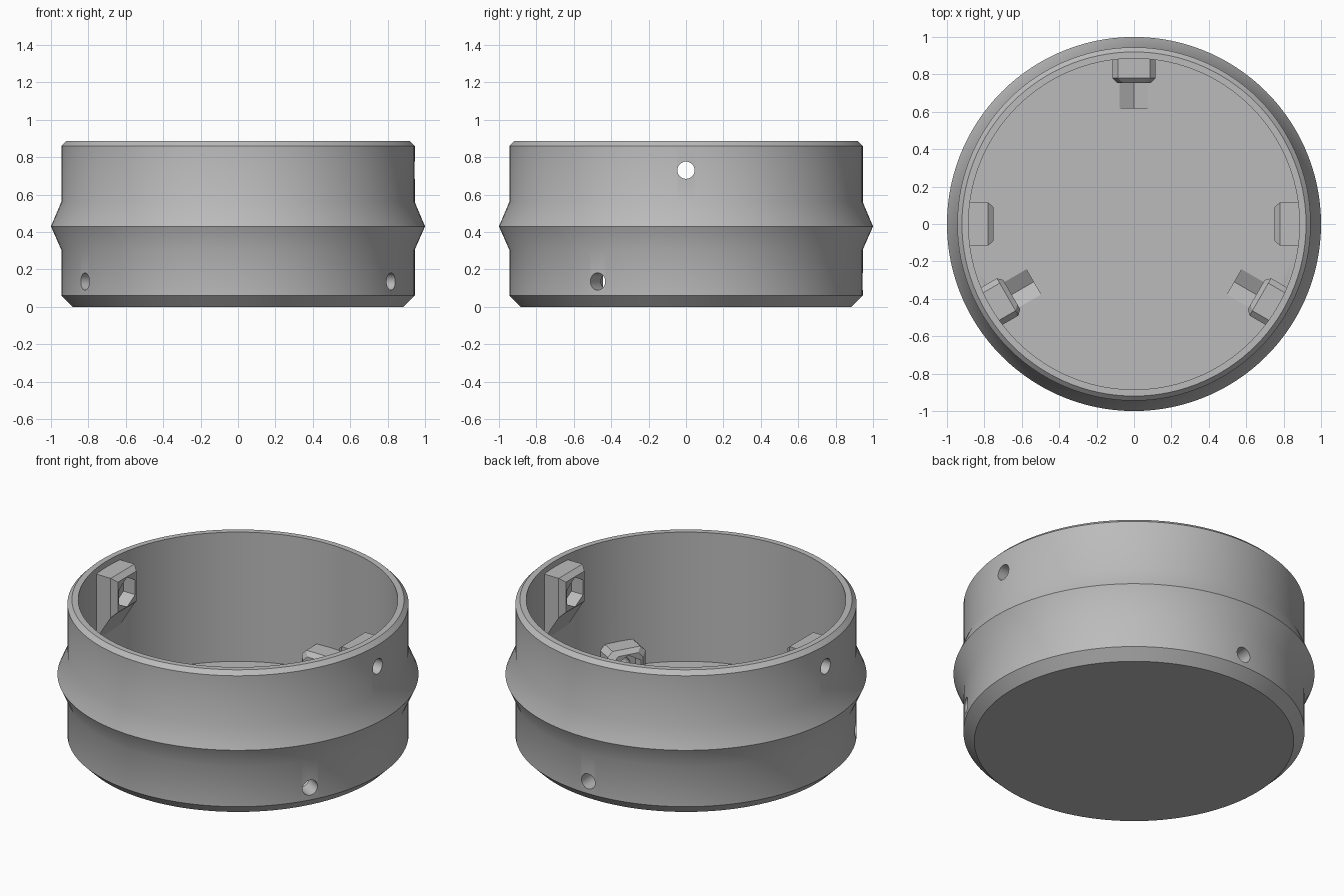
import bpy, bmesh
from math import radians, sin, cos, tau
from mathutils import Matrix

cube = bpy.data.objects.get("Cube")
if cube:
    bpy.data.objects.remove(cube, do_unlink=True)

grey = bpy.data.materials.new("plain grey")
grey.use_nodes = True
tone = (0.5, 0.5, 0.5, 1)
grey.diffuse_color = tone
grey.node_tree.nodes["Principled BSDF"].inputs["Base Color"].default_value = tone

HOLE_R, NUT_R = 0.046, 0.09
LOW_Z, HIGH_Z = 0.135, 0.73
LOW_SPOTS = {"back": 90, "front_right": 210, "front_left": 330}
HIGH_SPOTS = {"left": 0, "right": 180}


def loft(name, rings, closed=False, turn=0):
    """Skin a list of equal rings, capped at the ends or closed into a loop."""
    bm = bmesh.new()
    rows = [[bm.verts.new(p) for p in ring] for ring in rings]
    n = len(rows[0])
    pairs = list(zip(rows, rows[1:]))
    if closed:
        pairs.append((rows[-1], rows[0]))
    else:
        bm.faces.new(rows[0])
        bm.faces.new(rows[-1])
    for a, b in pairs:
        for i in range(n):
            j = (i + 1) % n
            bm.faces.new((a[i], a[j], b[j], b[i]))
    bmesh.ops.recalc_face_normals(bm, faces=bm.faces)
    bm.transform(Matrix.Rotation(radians(turn), 4, "Z"))
    mesh = bpy.data.meshes.new(name)
    bm.to_mesh(mesh)
    bm.free()
    mesh.materials.append(grey)
    obj = bpy.data.objects.new(name, mesh)
    bpy.context.collection.objects.link(obj)
    return obj


def rod(name, r0, r1, z, radius, sides, turn):
    """Radial prism with a corner pointing up."""
    ring = [(radius * sin(tau * i / sides), z + radius * cos(tau * i / sides))
            for i in range(sides)]
    return loft(name, [[(r, y, h) for y, h in ring] for r in (r0, r1)], turn=turn)


def cut(obj, cutters):
    bpy.ops.object.select_all(action="DESELECT")
    bpy.context.view_layer.objects.active = obj
    obj.select_set(True)
    for c in cutters:
        mod = obj.modifiers.new("cut", "BOOLEAN")
        mod.operation = "DIFFERENCE"
        mod.solver = "EXACT"
        mod.object = c
        bpy.ops.object.modifier_apply(modifier=mod.name)


# Round cup with a raised middle ridge
profile = [(0.885, 0), (0.945, 0.06), (0.945, 0.305), (1, 0.43), (0.945, 0.56),
           (0.945, 0.86), (0.92, 0.885), (0.885, 0.885), (0.885, 0.095)]
SEG = 120
shell = loft("cup_shell", [[(r * cos(tau * i / SEG), r * sin(tau * i / SEG), z)
                            for i in range(SEG)] for r, z in profile])

# Nut holders low on the floor, with chamfered shoulders
holders, cutters = [], []


def low_ring(r, inset):
    w, top, c = 0.115 - inset, 0.255 - inset, 0.03
    half = [(w, 0.07), (w, top - c), (w - c, top)]
    return [(r, y, z) for y, z in half] + [(r, -y, z) for y, z in reversed(half)]


for spot, turn in LOW_SPOTS.items():
    block = loft("low_nut_holder_" + spot,
                 [low_ring(0.905, 0), low_ring(0.78, 0), low_ring(0.755, 0.025)], turn=turn)
    tools = [rod("nut_cutter", 0.62, 0.83, LOW_Z, NUT_R, 6, turn),
             rod("hole_cutter", 0.8, 1.1, LOW_Z, HOLE_R, 32, turn)]
    holders.append((block, tools))
    cutters += tools

# Nut holders high on the wall, tapering down into it


def high_ring(r, w, bottom, top):
    return [(r, w, bottom), (r, w, top), (r, -w, top), (r, -w, bottom)]


for spot, turn in HIGH_SPOTS.items():
    block = loft("high_nut_holder_" + spot,
                 [high_ring(0.905, 0.115, 0.41, 0.85), high_ring(0.78, 0.115, 0.61, 0.85),
                  high_ring(0.75, 0.09, 0.64, 0.825)], turn=turn)
    tools = [rod("nut_cutter", 0.7, 0.83, HIGH_Z, NUT_R, 6, turn),
             rod("hole_cutter", 0.8, 1.1, HIGH_Z, HOLE_R, 32, turn)]
    holders.append((block, tools))
    cutters += tools

# Screw holes and nut pockets
cut(shell, cutters)
for block, tools in holders:
    cut(block, tools)
for c in cutters:
    bpy.data.objects.remove(c, do_unlink=True)

# Smooth round walls, crisp edges
bpy.ops.object.select_all(action="DESELECT")
bpy.context.view_layer.objects.active = shell
shell.select_set(True)
bpy.ops.object.shade_smooth_by_angle(angle=radians(30))
